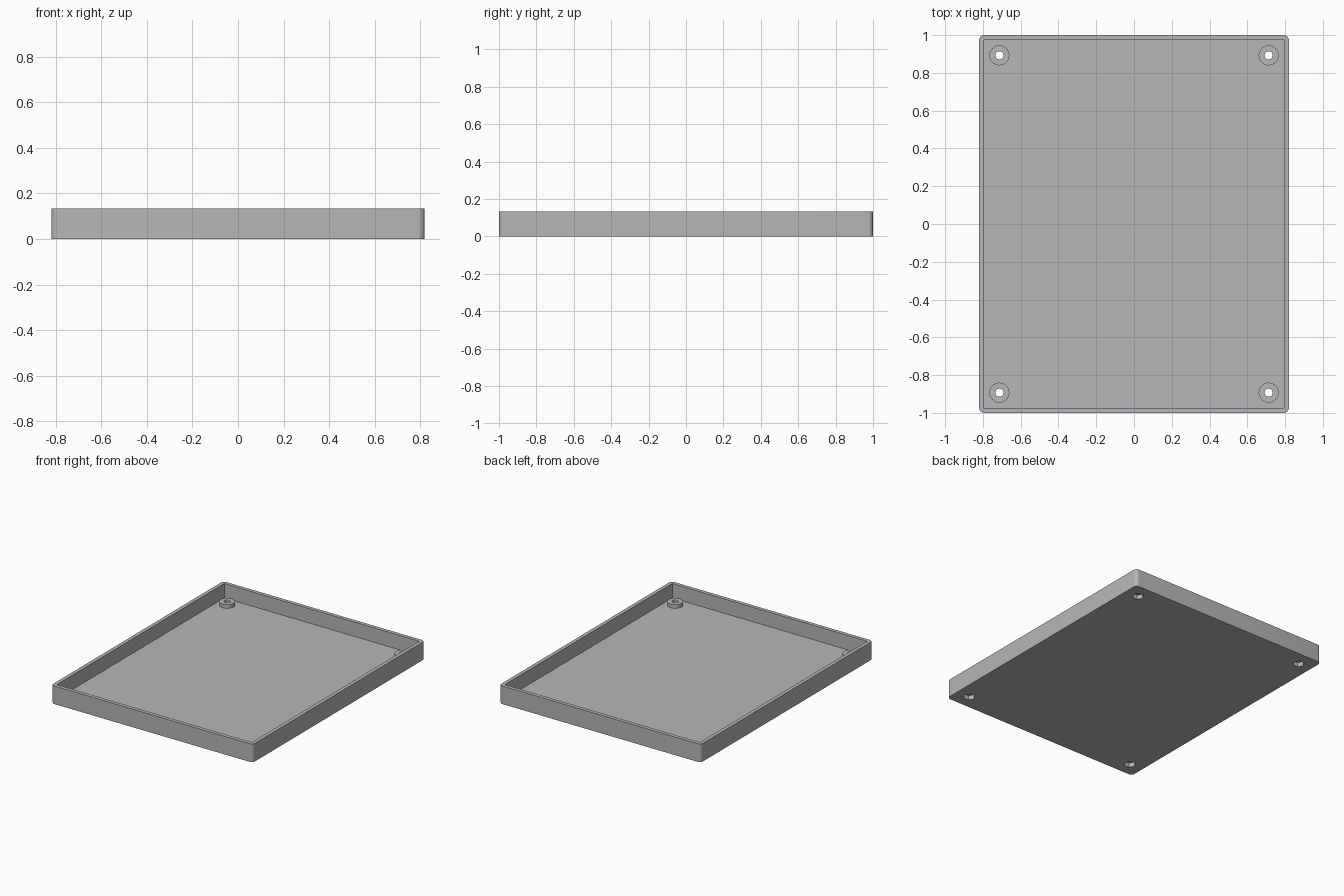
import bpy, bmesh
from math import radians
from mathutils import Matrix, Vector

if "Cube" in bpy.data.objects:
    bpy.data.objects.remove(bpy.data.objects["Cube"], do_unlink=True)

HALF_X, HALF_Y, HEIGHT = 0.82, 1.0, 0.133
WALL = FLOOR = 0.027
BOSS_TOP = FLOOR * 2
INSET = 0.107
CORNERS = [(sx * (HALF_X - INSET), sy * (HALF_Y - INSET))
           for sx in (-1, 1) for sy in (-1, 1)]

grey = bpy.data.materials.new("plain grey")
grey.use_nodes = True
color = (0.47, 0.47, 0.47, 1)
grey.diffuse_color = color
grey.node_tree.nodes["Principled BSDF"].inputs["Base Color"].default_value = color


def make_object(name, bm):
    mesh = bpy.data.meshes.new(name)
    bm.to_mesh(mesh)
    bm.free()
    mesh.materials.append(grey)
    obj = bpy.data.objects.new(name, mesh)
    bpy.context.collection.objects.link(obj)
    return obj


def box(name, hx, hy, z0, z1, radius=0):
    bm = bmesh.new()
    place = Matrix.Translation((0, 0, (z0 + z1) / 2)) @ Matrix.Diagonal((2 * hx, 2 * hy, z1 - z0, 1))
    bmesh.ops.create_cube(bm, size=1, matrix=place)
    if radius:
        upright = [e for e in bm.edges
                   if abs(e.verts[0].co.z - e.verts[1].co.z) > 0.01]
        bmesh.ops.bevel(bm, geom=upright, offset=radius, segments=8,
                        profile=0.5, affect='EDGES')
    return make_object(name, bm)


def cylinders(name, spots, radius, z0, z1, sides):
    bm = bmesh.new()
    # First corner of each ring points along x
    turn = Matrix.Rotation(radians(90), 4, 'Z')
    for x, y in spots:
        place = Matrix.Translation(Vector((x, y, (z0 + z1) / 2)))
        bmesh.ops.create_cone(bm, cap_ends=True, segments=sides, radius1=radius,
                              radius2=radius, depth=z1 - z0, matrix=place @ turn)
    return make_object(name, bm)


def activate(obj):
    bpy.ops.object.select_all(action='DESELECT')
    obj.select_set(True)
    bpy.context.view_layer.objects.active = obj


def cut(obj, cutters):
    activate(obj)
    for cutter in cutters:
        mod = obj.modifiers.new(cutter.name, 'BOOLEAN')
        mod.operation = 'DIFFERENCE'
        mod.solver = 'EXACT'
        mod.object = cutter
        bpy.ops.object.modifier_apply(modifier=mod.name)
    bpy.ops.object.shade_smooth_by_angle(angle=radians(30))


# Cutters: tray cavity, screw holes and hexagonal nut pockets underneath
cavity = box("cavity_cutter", HALF_X - WALL, HALF_Y - WALL, FLOOR, HEIGHT + 0.1)
screw_holes = cylinders("screw_hole_cutter", CORNERS, 0.0215, -0.1, 0.2, 32)
nut_pockets = cylinders("nut_pocket_cutter", CORNERS, 0.04, -0.1, 0.032, 6)

# Tray with rounded upright corners
tray = box("tray", HALF_X, HALF_Y, 0, HEIGHT, radius=0.027)
cut(tray, [cavity, nut_pockets, screw_holes])

# Round screw bosses standing on the floor
for number, spot in enumerate(CORNERS, 1):
    boss = cylinders(f"screw_boss_{number}", [spot], 0.053, 0.02, BOSS_TOP, 48)
    cut(boss, [nut_pockets, screw_holes])

for cutter in (cavity, screw_holes, nut_pockets):
    bpy.data.objects.remove(cutter, do_unlink=True)
